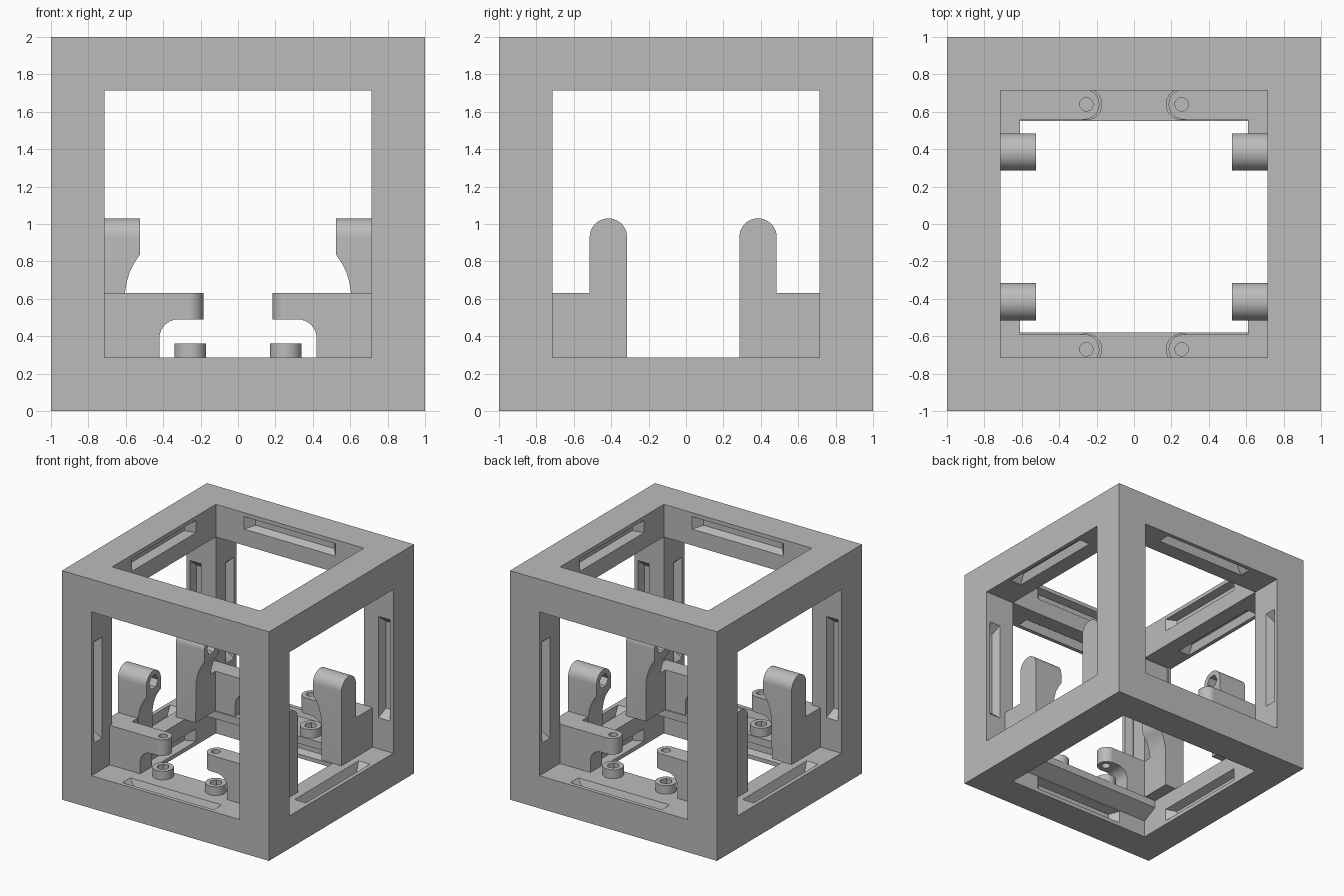
import bpy, bmesh
from math import pi, sin, cos, radians
from mathutils import Matrix, Vector

if "Cube" in bpy.data.objects:
    bpy.data.objects.remove(bpy.data.objects["Cube"])

grey = bpy.data.materials.new("plain grey")
grey.use_nodes = True
COLOUR = (0.5, 0.5, 0.5, 1)
grey.diffuse_color = COLOUR
grey.node_tree.nodes["Principled BSDF"].inputs["Base Color"].default_value = COLOUR

H = 0.715            # half width of the window openings
SHIFT = -0.015       # small offset of the fittings along y


def finish(name, bm):
    bmesh.ops.recalc_face_normals(bm, faces=bm.faces[:])
    me = bpy.data.meshes.new(name)
    bm.to_mesh(me)
    bm.free()
    me.materials.append(grey)
    ob = bpy.data.objects.new(name, me)
    bpy.context.collection.objects.link(ob)
    return ob


def prism(name, points, lo, hi, axis):
    """Extrude a 2D outline along an axis, from lo to hi."""
    bm = bmesh.new()

    def place(p, d):
        c = list(p)
        c.insert("xyz".index(axis), d)
        return bm.verts.new(c)
    a = [place(p, lo) for p in points]
    b = [place(p, hi) for p in points]
    bm.faces.new(a)
    bm.faces.new(b)
    for i in range(len(a)):
        j = (i + 1) % len(a)
        bm.faces.new((a[i], a[j], b[j], b[i]))
    return finish(name, bm)


def box(name, x0, x1, y0, y1, z0, z1):
    return prism(name, [(x0, y0), (x1, y0), (x1, y1), (x0, y1)], z0, z1, "z")


def arc(cx, cy, r, start, end, n):
    return [(cx + r * cos(radians(start + (end - start) * i / n)),
             cy + r * sin(radians(start + (end - start) * i / n))) for i in range(n + 1)]


def circle(cx, cy, r, n=32):
    return arc(cx, cy, r, 0, 360, n)[:-1]


def combine(ob, other, operation):
    """Apply a boolean and discard the second object."""
    mod = ob.modifiers.new("cut", "BOOLEAN")
    mod.operation, mod.object, mod.solver = operation, other, "EXACT"
    bpy.context.view_layer.update()
    graph = bpy.context.evaluated_depsgraph_get()
    me = bpy.data.meshes.new_from_object(ob.evaluated_get(graph))
    ob.modifiers.clear()
    ob.data = me
    bpy.data.objects.remove(other)


def smooth(ob):
    bpy.ops.object.select_all(action="DESELECT")
    ob.select_set(True)
    bpy.context.view_layer.objects.active = ob
    bpy.ops.object.shade_smooth_by_angle(angle=radians(35))


# Cube frame with a square window through every side
frame = box("cube_frame", -1, 1, -1, 1, 0, 2)
for axis in "xyz":
    mid = (0, 0) if axis == "z" else (0, 1)
    square = [(mid[0] + sx * H, mid[1] + sy * H)
              for sx, sy in ((-1, -1), (1, -1), (1, 1), (-1, 1))]
    combine(frame, prism("window_cutter", square, -1.5, 2.5, axis), "DIFFERENCE")

# Tapered slots in the four inner faces of each window
sides = [Matrix.Rotation(k * pi / 2, 4, "X") for k in range(4)]
sides += [Matrix.Rotation(s * pi / 2, 4, "Y") for s in (-1, 1)]
bm = bmesh.new()
for side in sides:
    for k in range(4):
        turn = Matrix.Translation((0, 0, 1)) @ side @ Matrix.Rotation(k * pi / 2, 4, "Z")
        rings = []
        for y, half, z0, z1 in ((H - 0.02, 0.46, 0.85, 0.97), (H + 0.07, 0.38, 0.88, 0.95)):
            rings.append([bm.verts.new(turn @ Vector(c)) for c in
                          ((-half, y, z0), (half, y, z0), (half, y, z1), (-half, y, z1))])
        a, b = rings
        bm.faces.new(a)
        bm.faces.new(b)
        for i in range(4):
            j = (i + 1) % 4
            bm.faces.new((a[i], a[j], b[j], b[i]))
combine(frame, finish("slot_cutter", bm), "DIFFERENCE")

# Chamfered ledges along the front and back lower beams
for label, s in (("front", -1), ("back", 1)):
    section = [(s * 0.565 + SHIFT, 0.285), (s * 0.565 + SHIFT, 0.22),
               (s * H, 0.15), (s * 0.73, 0.15), (s * 0.73, 0.285)]
    prism(label + "_ledge", section, -H, H, "x")

# Corner bracket: rounded arm, thinned below its head
outline = [(0.3, 0.285)] + arc(0.4, 0.93, 0.1, 180, 0, 20) + [(0.5, 0.285)]
bracket = prism("bracket", outline, 0.525, 0.8, "x")
waist = [(0.4, 0.2), (0.61, 0.2), (0.605, 0.63), (0.595, 0.69), (0.58, 0.74),
         (0.555, 0.79), (0.525, 0.835), (0.4, 0.835)]
combine(bracket, prism("waist_cutter", waist, 0.2, 0.6, "y"), "DIFFERENCE")

# Bracket foot and hooked finger with a round tip
combine(bracket, box("foot", 0.61, 0.8, 0.49, 0.735, 0.285, 0.63), "UNION")
hook = [(0.7, 0.285), (0.7, 0.63), (0.255, 0.63), (0.255, 0.49)]
hook += arc(0.32, 0.39, 0.1, 90, 0, 8) + [(0.42, 0.285)]
combine(bracket, prism("finger", hook, 0.575, 0.735, "y"), "UNION")
combine(bracket, prism("finger_tip", circle(0.265, 0.655, 0.08), 0.49, 0.63, "z"), "UNION")
combine(bracket, prism("finger_hole", circle(0.255, 0.655, 0.036, 20), 0.4, 0.7, "z"),
        "DIFFERENCE")
combine(bracket, prism("arm_socket", circle(0.4, 0.93, 0.062, 6), 0.45, 0.65, "x"),
        "DIFFERENCE")

# Socket-head bolt below the finger
bolt = prism("bolt", circle(0.255, 0.655, 0.085), 0.27, 0.36, "z")
combine(bolt, prism("bolt_socket", circle(0.255, 0.655, 0.05, 6), 0.3, 0.4, "z"), "DIFFERENCE")

# Mirror bracket and bolt into all four corners
for part in (bracket, bolt):
    base = part.name
    for front, sy in (("front", -1), ("back", 1)):
        for hand, sx in (("left", 1), ("right", -1)):
            me = part.data.copy()
            me.transform(Matrix.Translation((0, SHIFT, 0)) @ Matrix.Diagonal((sx, sy, 1, 1)))
            if sx * sy < 0:
                me.flip_normals()
            ob = bpy.data.objects.new("_".join((front, hand, base)), me)
            bpy.context.collection.objects.link(ob)
            smooth(ob)
    bpy.data.objects.remove(part)
